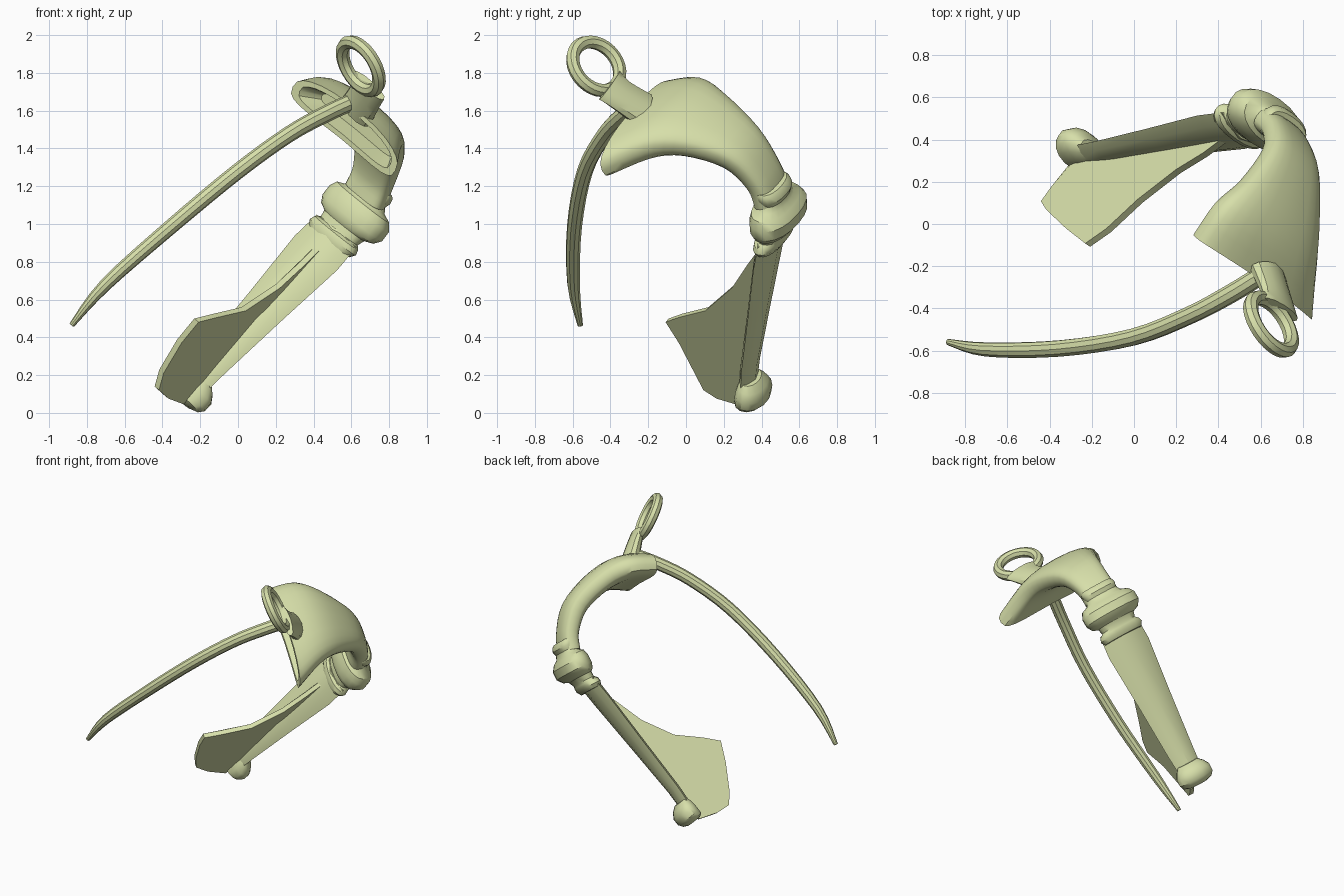
import bpy, bmesh, math
from mathutils import Vector

if "Cube" in bpy.data.objects:
    bpy.data.objects.remove(bpy.data.objects["Cube"])

# Brooch frame: F runs down the foot, W across the bow, U outward from the foot
F = Vector((-.67, -.10, -.735)).normalized()
W = Vector((.65, -.48, -.58))
W = (W - F * W.dot(F)).normalized()
U = W.cross(F).normalized()
K = Vector((.62, .48, 1.06))          # centre of the waist knob


def finish(bm, name, angle=35):
    bmesh.ops.recalc_face_normals(bm, faces=bm.faces)
    me = bpy.data.meshes.new(name)
    bm.to_mesh(me)
    bm.free()
    ob = bpy.data.objects.new(name, me)
    bpy.context.collection.objects.link(ob)
    mat = bpy.data.materials.get("bronze") or bpy.data.materials.new("bronze")
    mat.diffuse_color = (.68, .74, .40, 1)
    mat.use_nodes = True
    mat.node_tree.nodes["Principled BSDF"].inputs["Base Color"].default_value = mat.diffuse_color
    me.materials.append(mat)
    bpy.context.view_layer.objects.active = ob
    ob.select_set(True)
    bpy.ops.object.shade_smooth_by_angle(angle=math.radians(angle))
    ob.select_set(False)
    return ob


def spline(rows, n):
    """Catmull-Rom through rows of numbers."""
    out = []
    for i in range(len(rows) - 1):
        a, b, c, d = (rows[min(max(i + k, 0), len(rows) - 1)] for k in (-1, 0, 1, 2))
        for s in range(n):
            t = s / n
            out.append([.5 * (2 * q + (r - p) * t + (2 * p - 5 * q + 4 * r - v) * t * t
                              + (3 * q - p - 3 * r + v) * t ** 3)
                        for p, q, r, v in zip(a, b, c, d)])
    return out + [list(rows[-1])]


def loft(name, rows, sides=16, power=1.0, tangent=None, across=W, hollow=0, flat=False,
         droop=0, angle=35):
    """Rows: x, y, z, half width, half thickness. Flat keeps every width exactly along 'across'."""
    bm = bmesh.new()
    pts = [Vector(r[:3]) for r in rows]
    rings = []

    def ring(c, T, w, t):
        N = across.cross(T).normalized()
        A = T.cross(N)
        vs = []
        for k in range(sides):
            a = 2 * math.pi * k / sides
            ca, sa = math.cos(a), math.sin(a)
            x = math.copysign(abs(ca) ** power, ca)
            y = math.copysign(abs(sa) ** power, sa)
            vs.append(bm.verts.new(c + A * w * x + N * t * y + F * droop * (x * w / .4) ** 2))
        rings.append(vs)

    for i, r in enumerate(rows):
        T = tangent or (pts[min(i + 1, len(pts) - 1)] - pts[max(i - 1, 0)]).normalized()
        if flat:
            T = (T - across * T.dot(across)).normalized()
        if i == 0 and hollow:         # recessed mouth
            ring(pts[0] + T * hollow, T, r[3] * .7, r[4] * .45)
            ring(pts[0], T, r[3] * .88, r[4] * .72)
        ring(pts[i], T, r[3], r[4])
    for a, b in zip(rings, rings[1:]):
        for k in range(sides):
            j = (k + 1) % sides
            bm.faces.new((a[k], a[j], b[j], b[k]))
    bm.faces.new(rings[0])
    bm.faces.new(rings[-1])
    return finish(bm, name, angle)


def along(axis, start, rows):
    """Rows of (distance, outward shift, half width, half thickness) on a straight axis."""
    return [[*(start + axis * d + U * s), w, t] for d, s, w, t in rows]


# Trumpet head and bow
bow = [(.585, -.25, 1.53, .40, .095), (.64, -.06, 1.575, .33, .095),
       (.70, .10, 1.53, .245, .085), (.745, .29, 1.41, .165, .075),
       (.72, .41, 1.26, .13, .065), (.675, .455, 1.15, .13, .065)]
loft("trumpet_bow", spline(bow, 4), sides=24, power=.68, hollow=.1, flat=True, droop=.035)

# Waist knob with a collar on each side
axis = (F + U * .2).normalized()
knob = [(-.19, -.015, .12, .06), (-.175, -.01, .13, .075), (-.15, 0, .13, .075),
        (-.12, 0, .12, .065), (-.09, 0, .14, .075), (-.07, 0, .19, .10), (-.03, .01, .215, .12),
        (.03, .01, .215, .12), (.07, 0, .19, .10), (.09, -.01, .145, .075),
        (.13, -.02, .135, .065), (.15, -.03, .16, .075), (.18, -.035, .17, .075),
        (.21, -.04, .15, .06)]
loft("waist_knob", along(axis, K, knob), sides=20, power=.9, tangent=axis)

# Foot: a tapering bar with a central ridge
foot_end = Vector((-.265, .325, .12))
FD = (foot_end - K).normalized()
foot = [(.14, -.01, .155, .055), (.3, -.01, .165, .05), (.7, -.01, .13, .045),
        (1.1, -.01, .10, .04), (1.27, 0, .085, .04)]
loft("foot", along(FD, K, foot), sides=8, power=1.35, tangent=FD, angle=25)

# Foot knob
toe = [(-.10, .01, .08, .045), (-.07, .025, .11, .07), (-.03, .035, .135, .085),
       (.02, .035, .135, .085), (.05, .025, .115, .075), (.065, .02, .07, .05)]
loft("foot_knob", along(FD, foot_end, toe), sides=14, tangent=FD)

# Catch plate
outline = [(.46, .42, .91), (.34, .33, .79), (.21, .25, .67), (.03, .11, .55), (-.12, -.03, .515),
           (-.22, -.10, .49), (-.31, -.03, .38), (-.405, .06, .22), (-.43, .10, .13),
           (-.38, .17, .085), (-.30, .27, .055), (-.24, .33, .12), (.1, .40, .50)]
bm = bmesh.new()
front = [bm.verts.new(Vector(p) + W * .017) for p in outline]
back = [bm.verts.new(Vector(p) - W * .017) for p in outline]
bm.faces.new(front)
bm.faces.new(back[::-1])
for i in range(len(outline)):
    j = (i + 1) % len(outline)
    bm.faces.new((front[i], front[j], back[j], back[i]))
finish(bm, "catch_plate", 25)

# Pin
pin = [(-.88, -.56, .465, .015, .015), (-.70, -.595, .68, .034, .034),
       (-.35, -.59, .99, .04, .04), (0, -.535, 1.28, .042, .042),
       (.27, -.43, 1.475, .043, .043), (.46, -.33, 1.58, .045, .045),
       (.59, -.25, 1.64, .045, .045)]
loft("pin", spline(pin, 4), sides=10)

# Suspension ring and its neck
ring_centre = Vector((.65, -.475, 1.835))
normal = Vector((.74, .5, .45))
bpy.ops.mesh.primitive_torus_add(major_segments=28, minor_segments=8, major_radius=.144,
                                 minor_radius=.036, location=ring_centre,
                                 rotation=normal.to_track_quat('Z', 'Y').to_euler())
ring = bpy.context.object
ring.name = "head_ring"
ring.data.materials.append(bpy.data.materials["bronze"])
bpy.ops.object.shade_smooth_by_angle(angle=math.radians(35))
ring.select_set(False)
neck = [(.69, -.405, 1.735, .125, .035), (.675, -.34, 1.68, .105, .045), (.63, -.22, 1.60, .11, .06)]
loft("ring_neck", spline(neck, 3), sides=12, across=normal.cross(Vector((-.3, .75, -.6))).normalized())
